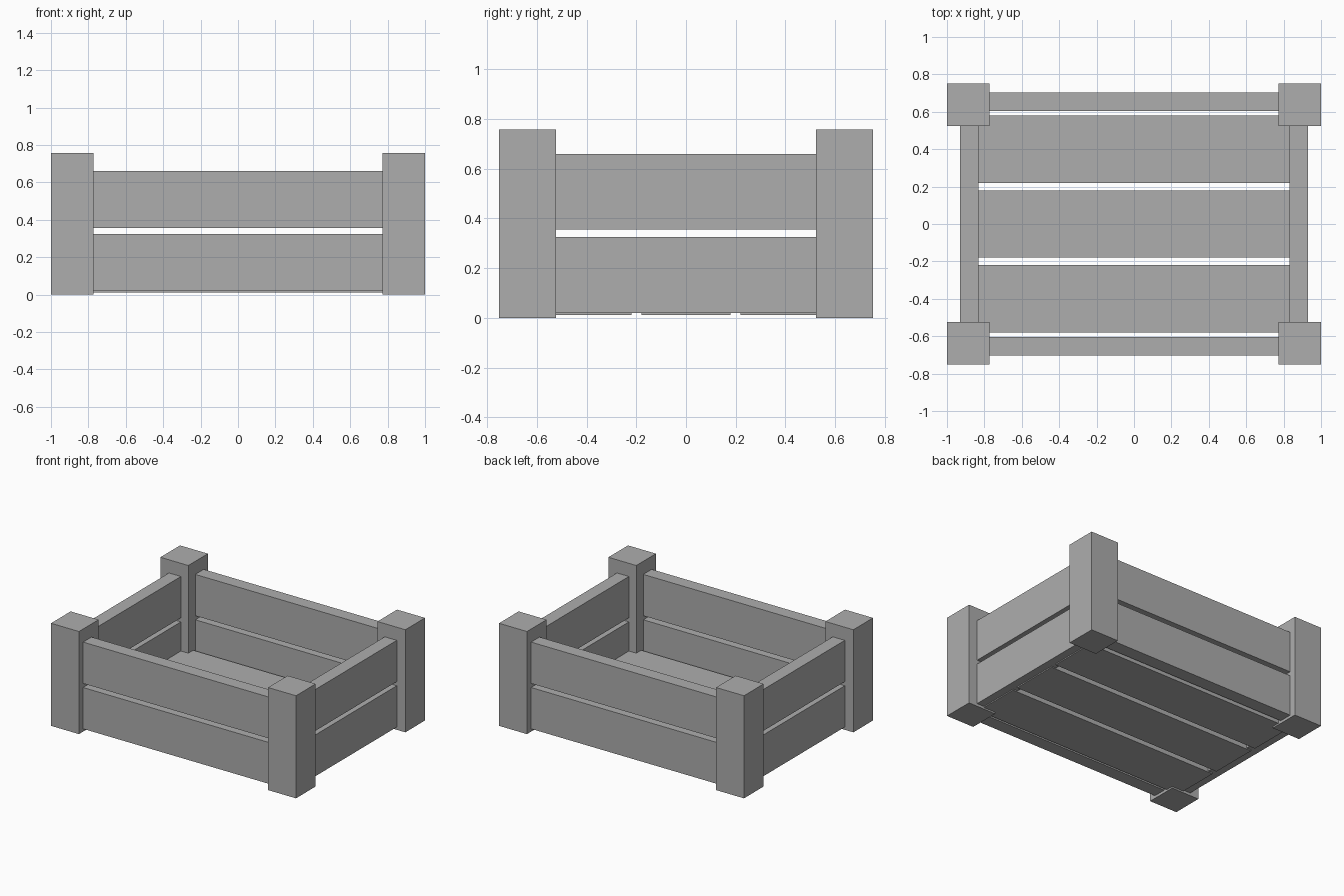
import bpy

default = bpy.data.objects.get("Cube")
if default:
    bpy.data.objects.remove(default, do_unlink=True)

# Single grey material
grey = bpy.data.materials.new("plain_grey")
grey.use_nodes = True
colour = (0.42, 0.42, 0.42, 1)
grey.diffuse_color = colour
grey.node_tree.nodes["Principled BSDF"].inputs["Base Color"].default_value = colour


def board(name, x, y, z):
    """Box spanning the given (low, high) ranges."""
    spans = (x, y, z)
    bpy.ops.mesh.primitive_cube_add(size=1, location=[(a + b) / 2 for a, b in spans])
    obj = bpy.context.object
    obj.name = name
    obj.scale = [b - a for a, b in spans]
    bpy.ops.object.transform_apply(location=False, rotation=False, scale=True)
    obj.data.materials.append(grey)
    return obj


def mirrored(sign, low, high):
    return tuple(sorted((sign * low, sign * high)))


SIDES = {"left": 1, "right": -1}
ENDS = {"front": -1, "back": 1}
ROWS = {"lower": (0.02, 0.325), "upper": (0.355, 0.66)}

# Corner posts
for end, sy in ENDS.items():
    for side, sx in SIDES.items():
        board(f"{end}_{side}_post", mirrored(sx, 0.772, 1.0),
              mirrored(sy, 0.523, 0.752), (0, 0.757))

# Wall slats, two rows on each side, with their ends set into the posts
for row, height in ROWS.items():
    for end, sy in ENDS.items():
        board(f"{end}_{row}_slat", (-0.85, 0.85), mirrored(sy, 0.605, 0.703), height)
    for side, sx in SIDES.items():
        board(f"{side}_{row}_slat", mirrored(sx, 0.832, 0.93), (-0.6, 0.6), height)

# Floor boards
for name, y in (("front", -0.4), ("middle", 0), ("back", 0.4)):
    board(f"{name}_floor_board", (-0.87, 0.87), (y - 0.18, y + 0.18), (0.012, 0.11))
